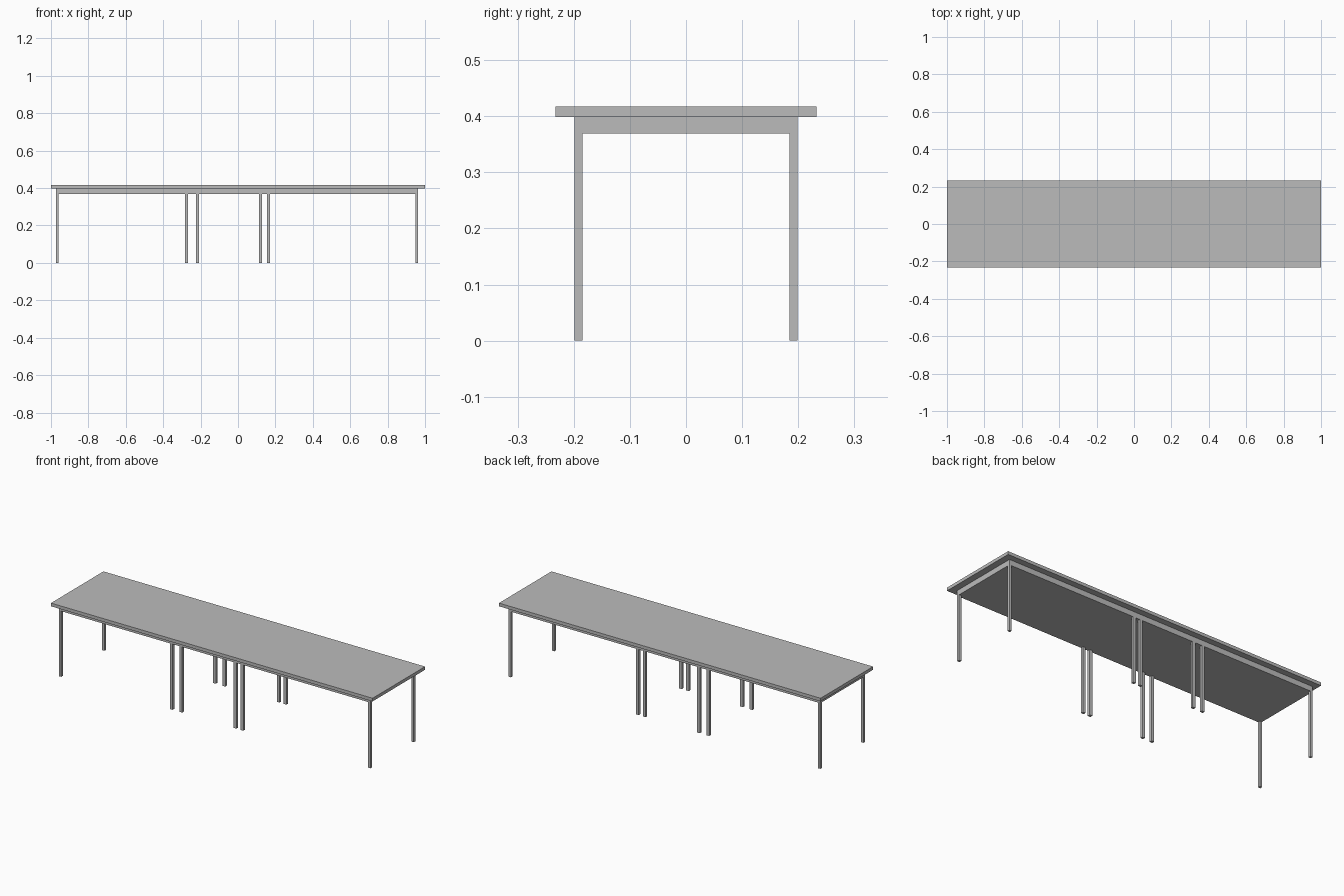
import bpy
from mathutils import Matrix, Vector
import bmesh

cube = bpy.data.objects.get("Cube")
if cube:
    bpy.data.objects.remove(cube, do_unlink=True)

# Single plain grey finish
grey = bpy.data.materials.new("light_grey")
grey.use_nodes = True
colour = (0.5, 0.5, 0.5, 1)
grey.diffuse_color = colour
grey.node_tree.nodes["Principled BSDF"].inputs["Base Color"].default_value = colour


def box(name, low, high):
    """Flat-faced box between two opposite corners."""
    low, high = Vector(low), Vector(high)
    bm = bmesh.new()
    place = Matrix.Translation((low + high) / 2) @ Matrix.Diagonal((high - low).to_4d())
    place[3][3] = 1
    bmesh.ops.create_cube(bm, size=1, matrix=place)
    mesh = bpy.data.meshes.new(name)
    bm.to_mesh(mesh)
    bm.free()
    mesh.materials.append(grey)
    obj = bpy.data.objects.new(name, mesh)
    bpy.context.collection.objects.link(obj)
    return obj


APRON_BOTTOM, TOP_BOTTOM, TOP = 0.369, 0.399, 0.417
LEFT_END, RIGHT_END = 0.963, -0.974
SIDE, LEG_DEPTH = 0.199, 0.0145

# Table top and the solid apron beneath it
box("table_top", (-1, -0.233, TOP_BOTTOM), (1, 0.233, TOP))
box("apron", (RIGHT_END, -SIDE, APRON_BOTTOM), (LEFT_END, SIDE, TOP_BOTTOM))

# Legs: slim ones at the ends, wider pairs near the middle
legs = {
    "right_end": (RIGHT_END, RIGHT_END + 0.014),
    "right_pair_outer": (-0.284, -0.267),
    "right_pair_inner": (-0.225, -0.208),
    "left_pair_inner": (0.112, 0.129),
    "left_pair_outer": (0.155, 0.172),
    "left_end": (LEFT_END - 0.014, LEFT_END),
}
for place, (x0, x1) in legs.items():
    box(f"front_leg_{place}", (x0, -SIDE, 0), (x1, LEG_DEPTH - SIDE, APRON_BOTTOM))
    box(f"back_leg_{place}", (x0, SIDE - LEG_DEPTH, 0), (x1, SIDE, APRON_BOTTOM))
